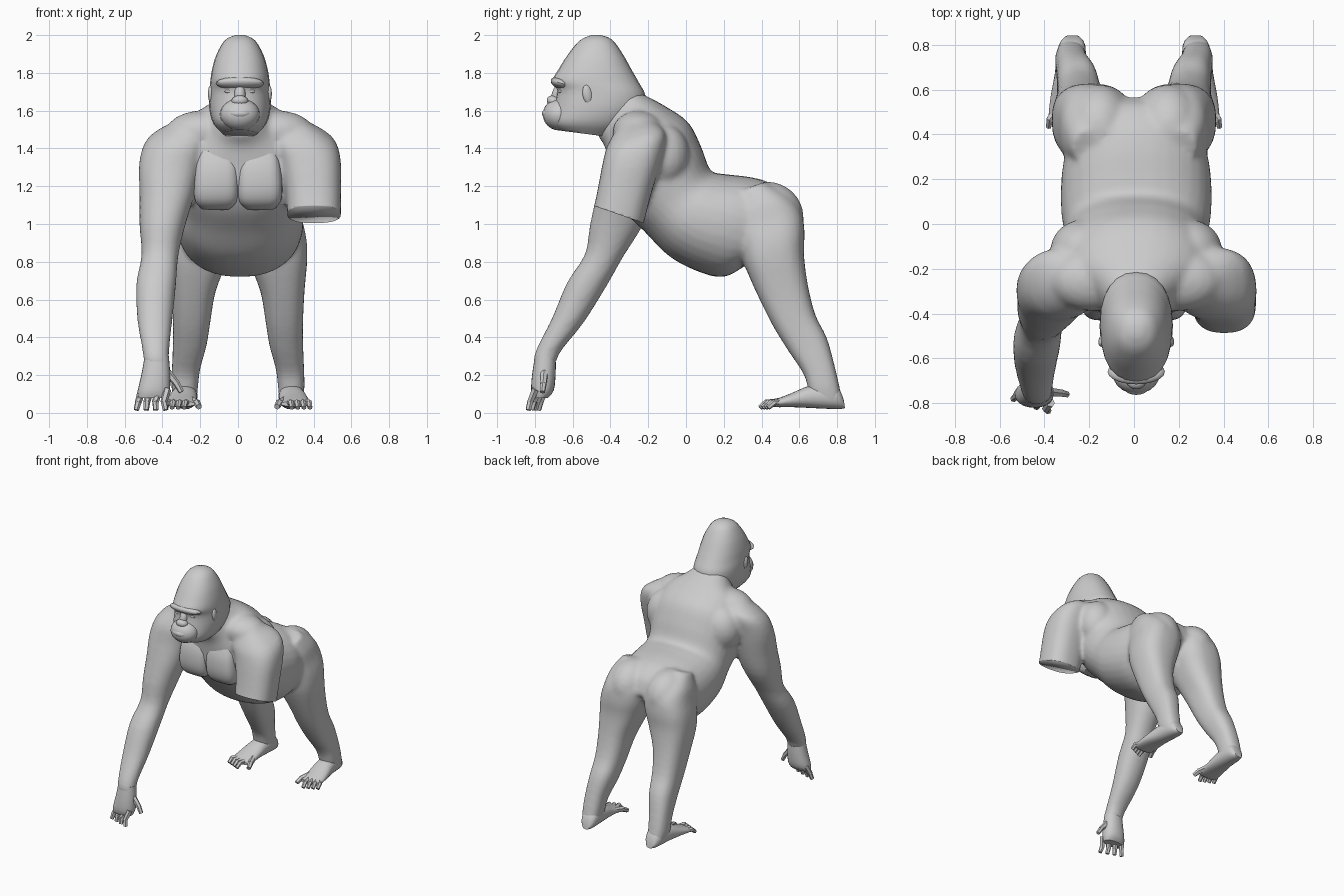
import bpy, bmesh, math
from mathutils import Vector, Matrix

fur = bpy.data.materials.new("plain grey")
fur.diffuse_color = (0.6, 0.6, 0.6, 1)


def finish(name, bm, smooth=40):
    bmesh.ops.recalc_face_normals(bm, faces=bm.faces)
    me = bpy.data.meshes.new(name)
    bm.to_mesh(me)
    bm.free()
    me.materials.append(fur)
    ob = bpy.data.objects.new(name, me)
    bpy.context.collection.objects.link(ob)
    bpy.ops.object.select_all(action='DESELECT')
    ob.select_set(True)
    bpy.context.view_layer.objects.active = ob
    bpy.ops.object.shade_smooth_by_angle(angle=math.radians(smooth))
    return ob


def spline(rows, steps):
    """Catmull-Rom interpolation through the rows."""
    out = []
    for i in range(len(rows) - 1):
        quad = (rows[max(i - 1, 0)], rows[i], rows[i + 1], rows[min(i + 2, len(rows) - 1)])
        for k in range(steps):
            t = k / steps
            out.append([0.5 * (2 * b + (c - a) * t + (2 * a - 5 * b + 4 * c - d) * t * t
                               + (3 * b - a - 3 * c + d) * t ** 3) for a, b, c, d in zip(*quad)])
    return out + [rows[-1]]


def loft(name, rows, mirror=1, sides=24, power=0.9, steps=3):
    """Rows: front y, front z, back y, back z, centre x, half width."""
    bm = bmesh.new()
    rings = []
    for y1, z1, y2, z2, x, w in spline(rows, steps):
        mid = Vector((x, (y1 + y2) / 2, (z1 + z2) / 2))
        half = Vector((0, (y2 - y1) / 2, (z2 - z1) / 2))
        ring = []
        for k in range(sides):
            a = 2 * math.pi * k / sides
            c, s = (math.copysign(abs(f) ** power, f) for f in (math.cos(a), math.sin(a)))
            p = mid + half * s + Vector((w * c, 0, 0))
            ring.append(bm.verts.new((p.x * mirror, p.y, p.z)))
        rings.append(ring)
    for r, q in zip(rings, rings[1:]):
        for k in range(sides):
            n = (k + 1) % sides
            bm.faces.new((r[k], r[n], q[n], q[k]))
    bm.faces.new(rings[0])
    bm.faces.new(rings[-1])
    return finish(name, bm)


def ball(name, loc, size, tilt=0, turn=0):
    bm = bmesh.new()
    m = (Matrix.Translation(loc) @ Matrix.Rotation(turn, 4, 'Z') @ Matrix.Rotation(tilt, 4, 'X')
         @ Matrix.Diagonal((*size, 1)))
    bmesh.ops.create_uvsphere(bm, u_segments=20, v_segments=12, radius=1, matrix=m)
    return finish(name, bm)


def digit(name, points, r):
    """Bent six-sided finger or toe."""
    bm = bmesh.new()
    for i, (a, b) in enumerate(zip(points, points[1:])):
        a, b = Vector(a), Vector(b)
        d = b - a
        m = Matrix.Translation((a + b) / 2) @ d.to_track_quat('Z', 'Y').to_matrix().to_4x4()
        bmesh.ops.create_cone(bm, cap_ends=True, segments=6, radius1=r * (1 - .15 * i),
                              radius2=r * (.85 - .15 * i), depth=d.length + r * .5, matrix=m)
    return finish(name, bm)


# Trunk from neck to rump
body = [loft("body", [
    (-.47, 1.47, -.30, 1.75, .01, .12), (-.43, 1.41, -.23, 1.69, .01, .19),
    (-.41, 1.31, -.12, 1.63, .01, .31), (-.39, 1.18, .01, 1.54, .01, .345),
    (-.33, 1.07, .08, 1.41, .01, .335), (-.22, .96, .13, 1.285, .01, .32),
    (-.09, .83, .20, 1.265, .01, .335), (.06, .75, .33, 1.25, .01, .335),
    (.20, .72, .44, 1.22, .01, .315), (.33, .79, .53, 1.15, .01, .28),
    (.43, .86, .57, 1.04, .01, .16)], steps=5, sides=32)]

# Skull and jaw
loft("head", [
    (-.50, 2.0, -.45, 2.0, .01, .025), (-.565, 1.97, -.39, 1.975, .01, .08),
    (-.63, 1.89, -.335, 1.9, .01, .125), (-.68, 1.81, -.29, 1.82, .01, .148),
    (-.71, 1.755, -.25, 1.75, .01, .157), (-.685, 1.71, -.215, 1.68, .01, .162),
    (-.70, 1.62, -.23, 1.60, .01, .162), (-.72, 1.54, -.30, 1.52, .01, .14),
    (-.67, 1.495, -.40, 1.46, .01, .09)])
ball("muzzle", (.01, -.67, 1.58), (.105, .088, .085))
ball("lower_lip", (.01, -.725, 1.55), (.05, .025, .018))
ball("upper_lip", (.01, -.725, 1.585), (.06, .038, .028))
ball("brow", (.01, -.66, 1.745), (.128, .058, .032), -.3)
ball("nose", (.01, -.70, 1.65), (.045, .038, .03), -.3)
ball("nose_bridge", (.01, -.675, 1.69), (.03, .034, .06), -.35)
for s, side in ((-1, "right"), (1, "left")):
    ball(side + "_eye", (.01 + s * .055, -.662, 1.702), (.026, .014, .01))
    ball(side + "_ear", (.01 + s * .15, -.52, 1.685), (.018, .028, .052), .2, s * .3)
    # Chest plates
    loft(side + "_pectoral", [
        (-.395, 1.385, -.22, 1.40, .112, .098), (-.425, 1.30, -.2, 1.31, .112, .116),
        (-.43, 1.19, -.2, 1.20, .115, .121), (-.405, 1.115, -.2, 1.13, .115, .112),
        (-.35, 1.075, -.2, 1.10, .117, .08)], s, power=.55)
    # Muscle masses that merge into the body
    body += [
        ball("rump", (s * .155, .43, 1.04), (.155, .195, .185), -.2),
        ball("trapezius", (.01 + s * .20, -.25, 1.49), (.19, .14, .11)),
        ball("shoulder_blade", (.01 + s * .24, -.12, 1.36), (.145, .14, .17))]

    # Thigh, calf and ankle
    body.append(loft("leg", [
        (.27, 1.17, .42, 1.225, .16, .12), (.25, 1.06, .54, 1.155, .163, .16),
        (.25, .97, .61, 1.07, .170, .17), (.28, .88, .628, .96, .189, .174),
        (.31, .78, .625, .84, .210, .157),
        (.38, .62, .645, .68, .235, .118), (.46, .46, .685, .52, .245, .10),
        (.54, .33, .745, .40, .255, .09), (.62, .21, .785, .26, .275, .075),
        (.645, .13, .815, .13, .282, .07), (.66, .05, .83, .05, .28, .06)], s, power=.78))
    # Foot wedge and toes
    loft(side + "_foot", [
        (.842, .025, .835, .07, .275, .03), (.80, .02, .79, .15, .277, .06),
        (.68, .025, .66, .145, .285, .069), (.57, .03, .56, .105, .295, .078),
        (.47, .03, .47, .07, .30, .082), (.45, .035, .45, .06, .30, .075)], s)
    for i in range(4):
        x = .28 + .032 * i
        y = .395 + .014 * i
        digit(f"{side}_toe_{i}", [(s * (x - .01), .48, .055), (s * x, y + .03, .055),
                                  (s * (x + .005), y, .03)], .019)
    digit(side + "_big_toe", [(s * .245, .54, .065), (s * .22, .47, .055), (s * .208, .43, .035)], .023)

# Complete right arm
body.append(loft("arm", [
    (-.35, 1.53, -.20, 1.56, -.24, .09), (-.415, 1.42, -.11, 1.49, -.31, .165),
    (-.44, 1.30, -.13, 1.36, -.355, .168), (-.475, 1.15, -.17, 1.17, -.375, .147),
    (-.51, .99, -.225, 1.0, -.40, .122), (-.535, .84, -.33, .83, -.413, .098),
    (-.63, .69, -.415, .68, -.433, .106), (-.71, .50, -.54, .48, -.44, .093),
    (-.795, .33, -.66, .33, -.435, .071), (-.81, .25, -.69, .26, -.43, .068)], power=.92))
loft("hand", [
    (-.80, .30, -.69, .30, -.43, .064), (-.815, .2, -.69, .21, -.435, .076),
    (-.82, .12, -.70, .12, -.445, .085), (-.81, .08, -.73, .08, -.45, .078)])
for i in range(4):
    x, y = -.515 + .045 * i, -.745 - .018 * i
    digit(f"finger_{i}", [(x + .005, y, .12), (x - .012, y - .025, .06),
                          (x - .022 + .006 * i, y - .035, .02)], .021)
digit("thumb", [(-.37, -.75, .21), (-.325, -.755, .155), (-.302, -.76, .115)], .021)

# Left upper arm, running past the cut
body.append(loft("upper_arm", [
    (-.35, 1.53, -.20, 1.56, .27, .09), (-.415, 1.42, -.11, 1.49, .335, .165),
    (-.44, 1.33, -.12, 1.37, .378, .165), (-.465, 1.20, -.18, 1.17, .397, .149),
    (-.487, 1.095, -.223, 1.005, .403, .142), (-.507, 1.035, -.243, .945, .404, .142)], power=.8))

# Block that cuts the left arm off flat
bm = bmesh.new()
cut = math.atan2(-.09, .26)
bmesh.ops.create_cube(bm, size=1, matrix=Matrix.Translation((.41, -.355, 1.05))
                      @ Matrix.Rotation(cut, 4, 'X') @ Matrix.Translation((0, 0, -.06))
                      @ Matrix.Diagonal((.36, .33, .12, 1)))
cutter = finish("arm_cutter", bm)
cutter.hide_render = True
cutter.display_type = 'WIRE'

# Merge the muscle masses into one soft skin
bpy.ops.object.select_all(action='DESELECT')
for ob in body:
    ob.select_set(True)
bpy.context.view_layer.objects.active = body[0]
bpy.ops.object.join()
skin = body[0].modifiers.new("skin", 'REMESH')
skin.mode = 'VOXEL'
skin.voxel_size = 0.014
skin.use_smooth_shade = True
soft = body[0].modifiers.new("soft", 'SMOOTH')
soft.factor = 0.5
soft.iterations = 9
trim = body[0].modifiers.new("trim", 'BOOLEAN')
trim.operation = 'DIFFERENCE'
trim.object = cutter
bpy.ops.object.shade_smooth_by_angle(angle=math.radians(40))
